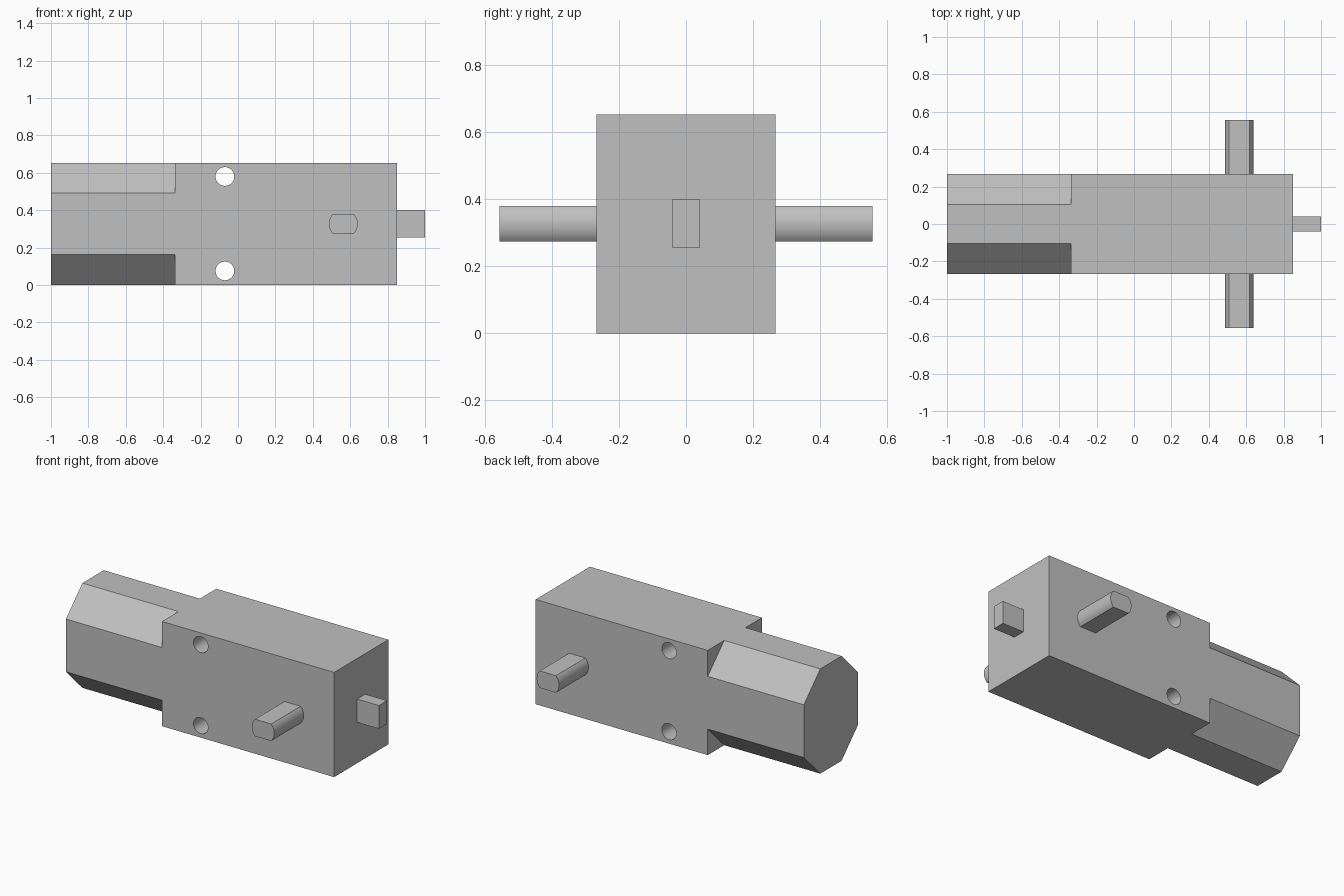
import bpy
import bmesh
from math import cos, sin, pi, radians, asin
from mathutils import Vector

if "Cube" in bpy.data.objects:
    bpy.data.objects.remove(bpy.data.objects["Cube"], do_unlink=True)

grey = bpy.data.materials.new("plain grey")
grey.use_nodes = True
colour = (0.53, 0.53, 0.53, 1)
grey.diffuse_color = colour
grey.node_tree.nodes["Principled BSDF"].inputs["Base Color"].default_value = colour

LEFT, RIGHT, STEP = -1.0, 0.85, -0.337
HALF_Y, HEIGHT = 0.267, 0.653
MID_Z = HEIGHT / 2
CHAMFER = 0.162


def prism(name, profile, start, end):
    """Extrude a closed list of 3D points from offset start to offset end."""
    bm = bmesh.new()
    face = bm.faces.new([bm.verts.new(Vector(p) + Vector(start)) for p in profile])
    grown = bmesh.ops.extrude_face_region(bm, geom=[face])
    moved = [v for v in grown["geom"] if isinstance(v, bmesh.types.BMVert)]
    bmesh.ops.translate(bm, verts=moved, vec=Vector(end) - Vector(start))
    bmesh.ops.recalc_face_normals(bm, faces=bm.faces)
    mesh = bpy.data.meshes.new(name)
    bm.to_mesh(mesh)
    bm.free()
    mesh.materials.append(grey)
    obj = bpy.data.objects.new(name, mesh)
    bpy.context.collection.objects.link(obj)
    return obj


def box(name, x0, x1, half_y, z0, z1):
    profile = [(0, -half_y, z0), (0, half_y, z0), (0, half_y, z1), (0, -half_y, z1)]
    return prism(name, profile, (x0, 0, 0), (x1, 0, 0))


def smooth(obj):
    obj.data.shade_smooth()
    obj.data.set_sharp_from_angle(angle=radians(30))


# Housing block
housing = box("gearbox_housing", LEFT, RIGHT, HALF_Y, 0, HEIGHT)
cutters = []

# Corner cutters that leave the eight-sided motor end
for side in (-1, 1):
    for up in (-1, 1):
        def corner(dy, dz):
            return (0, side * (HALF_Y + dy), MID_Z + up * (MID_Z + dz))
        out = 0.1
        profile = [corner(out, -CHAMFER - out), corner(out, out), corner(-CHAMFER - out, out)]
        # The sloping side passes exactly through both chamfer edges
        profile[0] = corner(out, -CHAMFER - out)
        profile[2] = corner(-CHAMFER - out, out)
        cutters.append(prism("corner_cutter", profile, (LEFT - out, 0, 0), (STEP, 0, 0)))

# Mounting holes right through the housing
for z in (0.075, 0.58):
    ring = [(0.05 * cos(a * pi / 20), 0, 0.05 * sin(a * pi / 20)) for a in range(40)]
    cutters.append(prism("hole_cutter", ring, (-0.07, -0.5, z), (-0.07, 0.5, z)))

for cutter in cutters:
    cut = housing.modifiers.new("cut", "BOOLEAN")
    cut.operation = "DIFFERENCE"
    cut.solver = "EXACT"
    cut.object = cutter

# Bake the cuts and remove the cutters
bpy.context.view_layer.update()
graph = bpy.context.evaluated_depsgraph_get()
baked = bpy.data.meshes.new_from_object(housing.evaluated_get(graph))
housing.modifiers.clear()
housing.data = baked
for cutter in cutters:
    bpy.data.objects.remove(cutter, do_unlink=True)
smooth(housing)

# Output axle: round on two sides, flat above and below
RADIUS, FLAT = 0.077, 0.053
limit = asin(FLAT / RADIUS)
arc = [-limit + 2 * limit * i / 12 for i in range(13)]
outline = [(RADIUS * cos(a), 0, RADIUS * sin(a)) for a in arc + [a + pi for a in arc]]
axle = prism("output_axle", outline, (0.563, -0.557, 0.327), (0.563, 0.557, 0.327))
smooth(axle)

# Small mounting tab on the end
box("end_tab", RIGHT, 1.0, 0.04, 0.255, 0.4)
